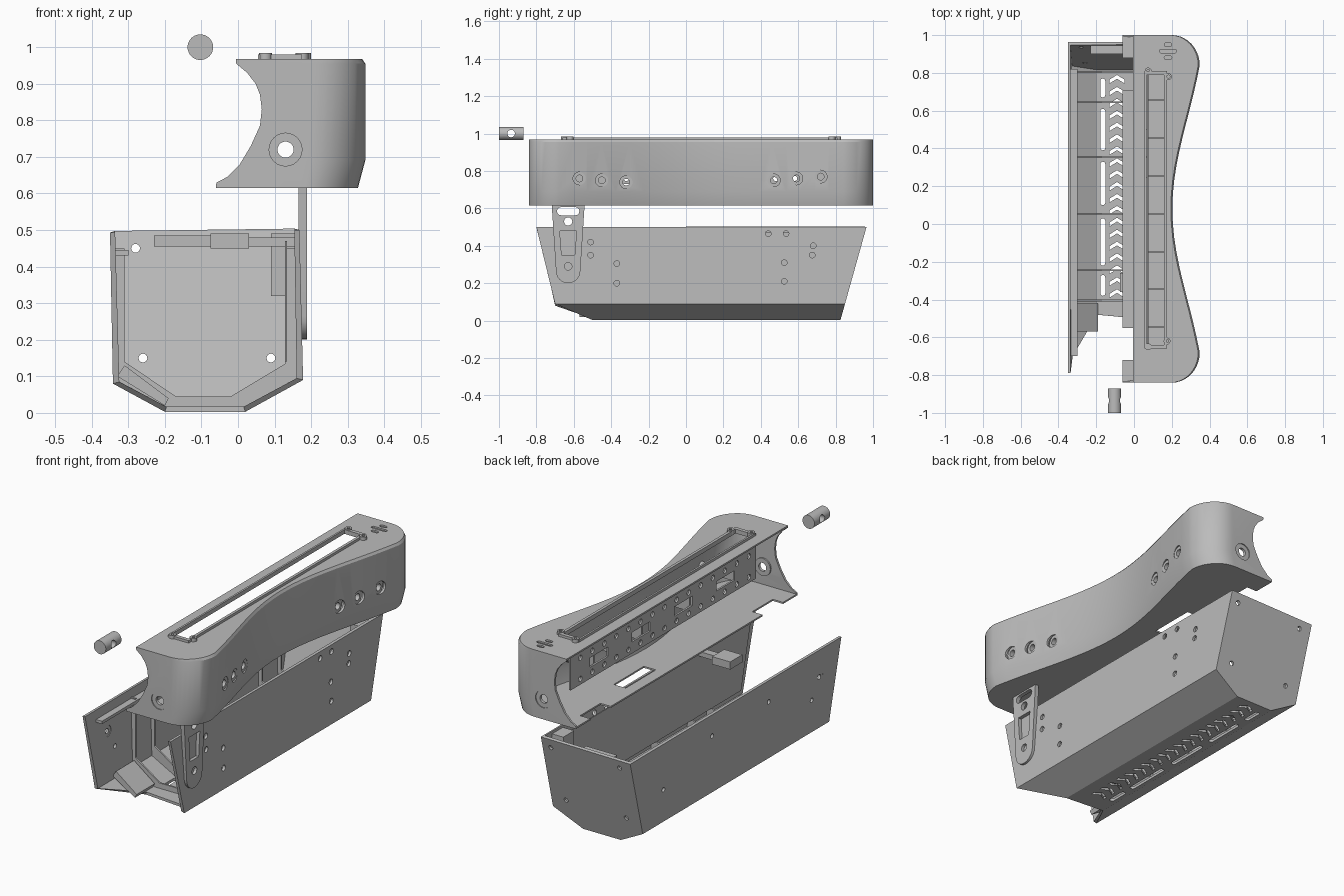
import bpy, bmesh, math
from mathutils import Vector

old = bpy.data.objects.get("Cube")
if old:
    bpy.data.objects.remove(old, do_unlink=True)

grey = bpy.data.materials.new("plain grey")
grey.use_nodes = True
grey.diffuse_color = (0.5, 0.5, 0.5, 1)
grey.node_tree.nodes["Principled BSDF"].inputs["Base Color"].default_value = grey.diffuse_color


def finish(name, bm):
    mesh = bpy.data.meshes.new(name)
    bm.to_mesh(mesh)
    bm.free()
    mesh.materials.append(grey)
    ob = bpy.data.objects.new(name, mesh)
    bpy.context.collection.objects.link(ob)
    return ob


def activate(ob):
    bpy.ops.object.select_all(action='DESELECT')
    ob.select_set(True)
    bpy.context.view_layer.objects.active = ob


def place(axis, u, v, w):
    return {'x': (w, u, v), 'y': (u, w, v), 'z': (u, v, w)}[axis]


def add_prism(bm, axis, pts, a, b):
    """Closed prism of an outline, running along an axis from a to b."""
    lo = [bm.verts.new(place(axis, u, v, a)) for u, v in pts]
    hi = [bm.verts.new(place(axis, u, v, b)) for u, v in pts]
    faces = [bm.faces.new(lo), bm.faces.new(hi)]
    for i in range(len(pts)):
        j = (i + 1) % len(pts)
        faces.append(bm.faces.new((lo[i], lo[j], hi[j], hi[i])))
    bmesh.ops.recalc_face_normals(bm, faces=faces)


def prisms(name, *items):
    bm = bmesh.new()
    for item in items:
        add_prism(bm, *item)
    return finish(name, bm)


def rect(u0, u1, v0, v1):
    return [(u0, v0), (u1, v0), (u1, v1), (u0, v1)]


def circle(u, v, r, n=24):
    return [(u + r * math.cos(math.tau * i / n), v + r * math.sin(math.tau * i / n)) for i in range(n)]


def pill(u0, u1, v, r):
    """Slot with round ends, lying along the first coordinate."""
    arc = [math.pi * i / 6 - math.pi / 2 for i in range(7)]
    return ([(u1 - r + r * math.cos(t), v + r * math.sin(t)) for t in arc]
            + [(u0 + r - r * math.cos(t), v - r * math.sin(t)) for t in arc])


def modify(ob, kind, **settings):
    mod = ob.modifiers.new(kind.lower(), kind)
    for key, value in settings.items():
        setattr(mod, key, value)
    activate(ob)
    bpy.ops.object.modifier_apply(modifier=mod.name)


def cut(ob, *items):
    cutter = prisms("cutter", *items)
    cutter.hide_render = True
    modify(ob, 'BOOLEAN', operation='DIFFERENCE', solver='EXACT', object=cutter)
    bpy.data.objects.remove(cutter, do_unlink=True)


def smooth(ob):
    activate(ob)
    bpy.ops.object.shade_smooth_by_angle(angle=math.radians(30))


def ring(name, axis, u, v, outer, inner, a, b):
    ob = prisms(name, (axis, circle(u, v, outer), a, b))
    cut(ob, (axis, circle(u, v, inner), a - 0.1, b + 0.1))
    smooth(ob)


# Upper cover: waisted outline, open at the back
MID, HALF, CAP = 0.08, 0.76, 0.16


def waist(y):
    t = min(abs(y - MID) / HALF, 1)
    return 0.203 + 0.145 * ((1 - math.cos(math.pi * t)) / 2 + t * t) / 2


outline = [(-0.06, MID - HALF - CAP)]
for i in range(10):
    t = math.pi / 2 * i / 10
    outline.append((0.2 + 0.148 * math.sin(t), MID - HALF - CAP * math.cos(t)))
for i in range(21):
    y = MID + HALF * (i / 20 - 0.5) * 2
    outline.append((waist(y), y))
outline += [(x, 2 * MID - y) for x, y in reversed(outline[:11])]

bm = bmesh.new()
rings = []
for z, inset in ((0.615, 0.02), (0.69, 0), (0.955, 0), (0.967, 0.008)):
    rings.append([bm.verts.new((x - inset if x > 0.19 else x, y, z)) for x, y in outline])
bm.faces.new(list(reversed(rings[0])))
bm.faces.new(rings[-1])
for lo, hi in zip(rings, rings[1:]):
    for i in range(len(outline) - 1):
        bm.faces.new((lo[i], lo[i + 1], hi[i + 1], hi[i]))
cover = finish("upper_cover", bm)
modify(cover, 'SOLIDIFY', thickness=0.012, offset=-1)

# Hollowed back profile, then openings in the cover
hollow = [(-0.2, 1.1), (-0.005, 1.1), (-0.005, 0.955), (0.025, 0.93), (0.048, 0.9), (0.06, 0.87),
          (0.065, 0.83), (0.06, 0.785), (0.035, 0.73), (0.005, 0.68), (-0.03, 0.645), (-0.058, 0.63),
          (-0.07, 0.6), (-0.2, 0.6)]
cut(cover, ('y', hollow, -1.2, 1.2))
ports = [(-0.57, 0.76), (-0.45, 0.75), (-0.32, 0.74), (0.47, 0.75), (0.59, 0.76), (0.72, 0.77)]
cut(cover, ('z', rect(0.065, 0.16, -0.64, 0.79), 0.9, 1.1),
    *[('z', pill(0.18 - w, 0.18 + w, y, 0.01), 0.9, 1.1) for y, w in ((0.88, 0.02), (0.915, 0.045), (0.95, 0.02))],
    *[('x', circle(y, z, 0.034), 0.16, 0.5) for y, z in ports],
    ('y', circle(0.13, 0.72, 0.045), -1, -0.8), ('y', circle(0.13, 0.72, 0.045), 0.96, 1.1),
    ('z', rect(0.0, 0.07, 0.25, 0.5), 0.5, 0.66),
    ('z', rect(-0.1, 0, 0.71, 0.88), 0.5, 0.7), ('z', rect(-0.1, 0, -0.72, -0.55), 0.5, 0.7))
smooth(cover)
for i, (y, z) in enumerate(ports):
    ring("port_collar_%d" % i, 'x', y, z, 0.035, 0.018, waist(y) - 0.04, waist(y) - 0.009)
ring("front_end_collar", 'y', 0.13, 0.72, 0.046, 0.022, -0.835, -0.82)
ring("back_end_collar", 'y', 0.13, 0.72, 0.046, 0.022, 0.98, 0.995)

# Raised frame round the top slot, with corner lugs
frame = prisms("slot_frame", ('z', rect(0.055, 0.175, -0.66, 0.81), 0.96, 0.98))
cut(frame, ('z', rect(0.065, 0.16, -0.64, 0.79), 0.9, 1.1))
for i, (x, y) in enumerate(((0.075, 0.81), (0.182, 0.78), (0.075, -0.65), (0.175, -0.62))):
    ring("frame_lug_%d" % i, 'z', x, y, 0.018, 0.008, 0.96, 0.984)

# Perforated inner panel of the cover, with ribs behind it
panel = prisms("inner_panel", ('x', rect(-0.68, 0.86, 0.73, 0.9), 0.068, 0.078))
cut(panel, *[('x', circle(-0.62 + 0.1 * i, z, 0.014, 12), 0, 0.2) for i in range(15) for z in (0.76, 0.87)],
    *[('x', rect(y, y + 0.15, 0.79, 0.84), 0, 0.2) for y in (-0.5, -0.15, 0.2, 0.55)])
prisms("panel_ribs", *[('y', rect(0.078, 0.19, 0.76, 0.88), y, y + 0.008)
                       for y in (-0.55, -0.35, -0.15, 0.05, 0.25, 0.45, 0.65)])

# Lower box: tapering trough, closed at the back end and open at the front
section = [(0.168, 0.5), (0.178, 0.09), (0.02, 0.003), (-0.2, 0.003), (-0.342, 0.08), (-0.35, 0.493)]
front_y = (-0.8, -0.7, -0.5, -0.48, -0.7, -0.79)
bm = bmesh.new()
front = [bm.verts.new((x, y, z)) for (x, z), y in zip(section, front_y)]
back = [bm.verts.new((x, 0.825 + 0.28 * z, z)) for x, z in section]
for i in range(len(section) - 1):
    bm.faces.new((front[i], back[i], back[i + 1], front[i + 1]))
bm.faces.new(list(reversed(back)))
bm.normal_update()
if bm.faces[:][0].normal.x < 0:
    bmesh.ops.reverse_faces(bm, faces=bm.faces[:])
if bm.faces[:][-1].normal.y < 0:
    bmesh.ops.reverse_faces(bm, faces=[bm.faces[:][-1]])
box = finish("lower_box", bm)
modify(box, 'SOLIDIFY', thickness=0.014, offset=-1, use_even_offset=True)

# Floor vents and screw holes
vents = [('z', pill_pts, -0.05, 0.05) for pill_pts in
         [[(y_x[1], y_x[0]) for y_x in pill(a, b, -0.165, 0.013)]
          for a, b in ((-0.38, -0.27), (-0.22, 0.03), (0.1, 0.33), (0.39, 0.61), (0.67, 0.77))]]
for i in range(19):
    y = -0.39 + 0.063 * i
    vents.append(('z', [(-0.13, y), (-0.09, y + 0.025), (-0.05, y), (-0.05, y + 0.02),
                        (-0.09, y + 0.045), (-0.13, y + 0.02)], -0.05, 0.05))
cut(box, *vents)
side_holes = [(-0.51, 0.42), (-0.51, 0.35), (-0.37, 0.305), (-0.37, 0.2), (0.44, 0.465), (0.535, 0.465),
              (0.525, 0.31), (0.525, 0.21), (0.68, 0.4), (0.675, 0.35)]
left_holes = [(0.28, 0.38), (0.68, 0.25), (-0.19, 0.38), (-0.55, 0.25)]
cut(box, *[('x', circle(y, z, 0.015, 16), 0.12, 0.25) for y, z in side_holes],
    *[('x', circle(y, z, 0.012, 16), -0.4, -0.3) for y, z in left_holes],
    ('x', circle(-0.61, 0.35, 0.03), -0.4, -0.3),
    *[('y', circle(x, z, 0.012, 16), 0.8, 1.1) for x, z in ((0.12, 0.45), (-0.28, 0.45), (0.09, 0.15), (-0.26, 0.15))])
ring("side_socket", 'x', -0.61, 0.35, 0.031, 0.013, -0.347, -0.335)

# Ribs inside the trough, following its section
inner = [(-0.31, 0.14), (-0.17, 0.045), (-0.02, 0.045), (0.13, 0.135)]
rib = [(-0.338, 0.45), (-0.335, 0.085), (-0.198, 0.01), (0.018, 0.01), (0.17, 0.095), (0.16, 0.45),
       (0.13, 0.45)] + inner[::-1] + [(-0.31, 0.45)]
prisms("trough_ribs", *[('y', rib, y, y + 0.009) for y in (-0.41, -0.25, 0.05, 0.35, 0.64, 0.8)])
prisms("side_liner", ('x', [(-0.64, 0.14), (0.82, 0.14), (0.87, 0.47), (-0.72, 0.47)], 0.128, 0.134))
prisms("left_rail", ('y', rect(-0.338, -0.3, 0.43, 0.445), -0.7, 0.82))

# Small fittings inside the box
prisms("latch_block", ('z', rect(-0.075, 0.03, -0.36, -0.26), 0.45, 0.49),
       ('z', rect(0.03, 0.16, -0.33, -0.29), 0.455, 0.48))
prisms("end_ledge", ('z', rect(-0.23, -0.05, 0.9, 0.945), 0.455, 0.485))
prisms("corner_post", ('z', rect(0.09, 0.16, 0.8, 0.89), 0.32, 0.49))
prisms("front_flap", ('y', [(-0.33, 0.1), (-0.2, 0.02), (-0.19, 0.04), (-0.31, 0.13)], -0.57, -0.42))

# Slotted hanger brackets joining box and cover
for name, y, low in (("front_bracket", -0.63, 0.2), ("back_bracket", 0.785, 0.255)):
    r = 0.065
    arc = [(y + r * math.cos(t), low + r - r * math.sin(t))
           for t in [math.pi * i / 12 for i in range(13)]]
    bracket = prisms(name, ('x', [(y - 0.088, 0.62), (y + 0.088, 0.62)] + arc, 0.166, 0.188))
    cut(bracket, ('x', pill(y - 0.06, y + 0.06, 0.585, 0.022), 0, 0.3),
        ('x', circle(y, 0.53, 0.022), 0, 0.3),
        ('x', [(y - 0.045, 0.48), (y + 0.045, 0.48), (y + 0.035, 0.35), (y - 0.035, 0.35)], 0, 0.3),
        ('x', circle(y, low + 0.09, 0.02), 0, 0.3))
    smooth(bracket)

# Loose pin with a cross hole
pin = prisms("pin", ('y', circle(-0.103, 1.0, 0.035, 32), -1.0, -0.87))
cut(pin, ('x', circle(-0.935, 1.0, 0.02), -0.3, 0.1))
smooth(pin)
